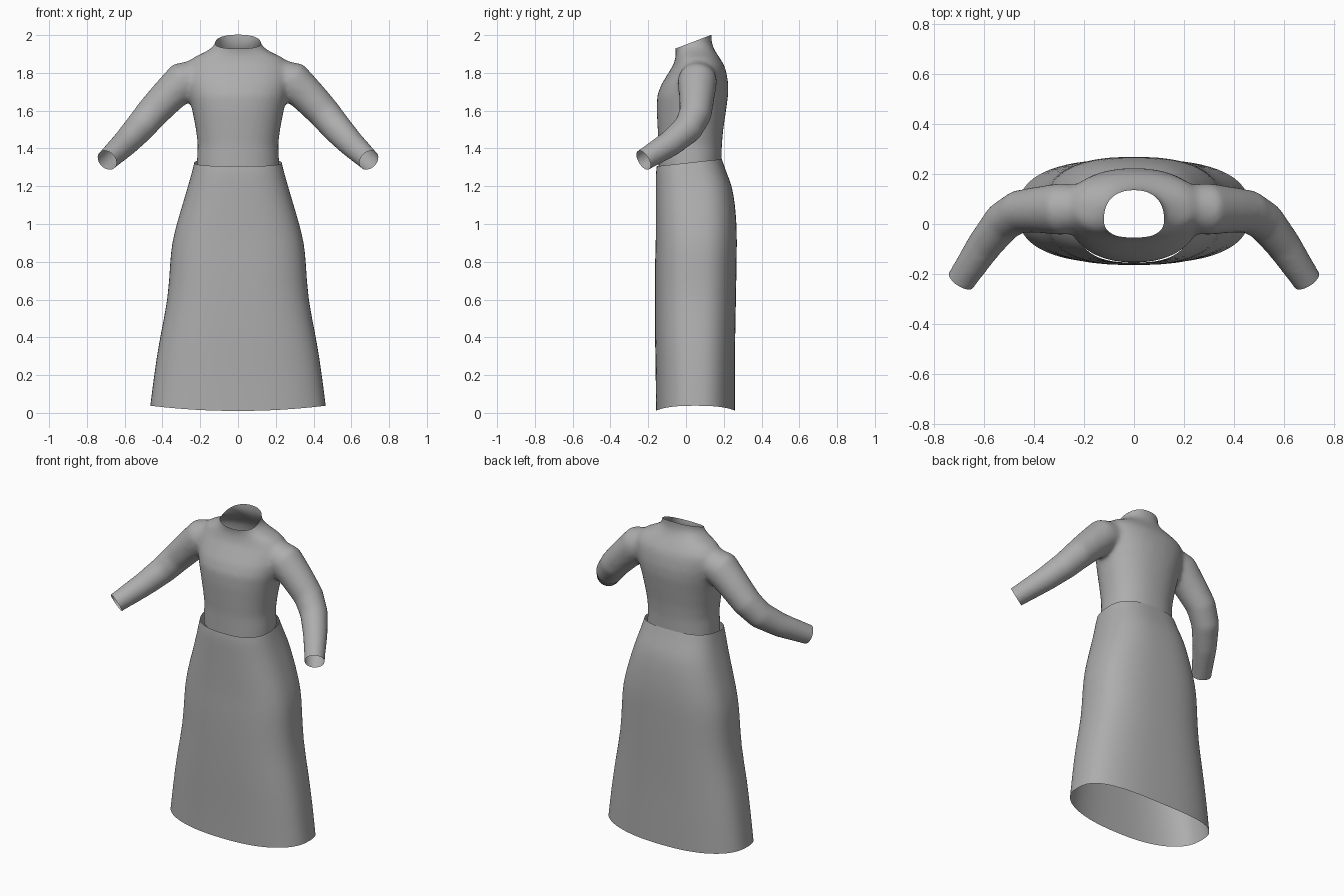
import bpy, bmesh, math
from mathutils import Vector

cube = bpy.data.objects.get("Cube")
if cube:
    bpy.data.objects.remove(cube, do_unlink=True)

cloth = bpy.data.materials.new("grey cloth")
cloth.use_nodes = True
GREY = (0.42, 0.42, 0.42, 1)
cloth.diffuse_color = GREY
cloth.node_tree.nodes["Principled BSDF"].inputs["Base Color"].default_value = GREY


def make_object(name, bm):
    bmesh.ops.recalc_face_normals(bm, faces=bm.faces)
    mesh = bpy.data.meshes.new(name)
    bm.to_mesh(mesh)
    bm.free()
    obj = bpy.data.objects.new(name, mesh)
    bpy.context.collection.objects.link(obj)
    mesh.materials.append(cloth)
    return obj


def activate(obj):
    bpy.ops.object.select_all(action="DESELECT")
    obj.select_set(True)
    bpy.context.view_layer.objects.active = obj


def loft(bm, rings, capped):
    loops = [[bm.verts.new(p) for p in ring] for ring in rings]
    for a, b in zip(loops, loops[1:]):
        for i in range(len(a)):
            j = (i + 1) % len(a)
            bm.faces.new((a[i], a[j], b[j], b[i]))
    if capped:
        bm.faces.new(loops[0])
        bm.faces.new(loops[-1])


def body_ring(z, half, front, back, power, segments=48):
    """Rounded-box outline at one height."""
    points = []
    for i in range(segments):
        a = 2 * math.pi * i / segments
        c, s = math.cos(a), math.sin(a)
        x = math.copysign(abs(c) ** (2 / power), c) * half
        y = math.copysign(abs(s) ** (2 / power), s) * (back - front) / 2
        points.append(Vector((x, y + (front + back) / 2, z)))
    return points


# Skirt: open tube with a tilted waist and a hem lifted at the sides
skirt_profile = [
    (0.01, 0.465, -0.16, 0.26), (0.2, 0.445, -0.16, 0.26), (0.4, 0.415, -0.165, 0.26),
    (0.6, 0.37, -0.165, 0.265), (0.8, 0.36, -0.165, 0.268), (0.9, 0.35, -0.16, 0.27),
    (1.0, 0.325, -0.16, 0.268), (1.1, 0.295, -0.16, 0.26), (1.2, 0.265, -0.16, 0.245),
    (1.27, 0.245, -0.16, 0.215), (1.325, 0.232, -0.155, 0.19)]
skirt_rings = [body_ring(*row, 2.6) for row in skirt_profile]
for p in skirt_rings[0]:
    p.z += 0.028 * (p.x / 0.465) ** 2
for p in skirt_rings[-1]:
    p.z += 0.11 * (p.y - 0.02)
bm = bmesh.new()
loft(bm, skirt_rings, False)
skirt = make_object("skirt", bm)
skirt.modifiers.new("rounding", "SUBSURF").levels = 1
skirt.modifiers["rounding"].render_levels = 1

# Bodice: closed torso and sleeves, fused, then opened at waist, neck and cuffs
torso_profile = [
    (1.22, 0.218, -0.145, 0.188), (1.33, 0.218, -0.145, 0.188), (1.42, 0.213, -0.145, 0.19),
    (1.5, 0.223, -0.15, 0.197), (1.6, 0.242, -0.155, 0.212), (1.68, 0.262, -0.153, 0.223),
    (1.74, 0.275, -0.13, 0.224), (1.8, 0.28, -0.093, 0.215), (1.84, 0.275, -0.068, 0.203),
    (1.88, 0.24, -0.055, 0.178), (1.91, 0.175, -0.053, 0.158), (1.94, 0.13, -0.06, 0.142),
    (1.97, 0.117, -0.068, 0.135), (2.06, 0.12, -0.08, 0.14)]
bm = bmesh.new()
loft(bm, [body_ring(*row, 2.25) for row in torso_profile], True)

sleeve_path = [
    (0.20, 0.065, 1.785, 0.09), (0.29, 0.06, 1.757, 0.105), (0.38, 0.057, 1.668, 0.094),
    (0.46, 0.05, 1.583, 0.087), (0.525, 0.01, 1.505, 0.081), (0.60, -0.085, 1.425, 0.071),
    (0.693, -0.225, 1.338, 0.059), (0.75, -0.31, 1.285, 0.057)]
centers = [Vector(row[:3]) for row in sleeve_path]
for side in (1, -1):
    rings = []
    for k, row in enumerate(sleeve_path):
        along = centers[min(k + 1, len(centers) - 1)] - centers[max(k - 1, 0)]
        u = along.cross(Vector((0, 1, 0))).normalized()
        v = along.cross(u).normalized()
        ring = []
        for i in range(24):
            a = 2 * math.pi * i / 24
            p = centers[k] + row[3] * (u * math.cos(a) + v * math.sin(a))
            ring.append(Vector((p.x * side, p.y, p.z)))
        rings.append(ring)
    loft(bm, rings, True)
bodice = make_object("bodice", bm)

activate(bodice)
fuse = bodice.modifiers.new("fuse", "REMESH")
fuse.mode = "VOXEL"
fuse.voxel_size = 0.013
relax = bodice.modifiers.new("relax", "SMOOTH")
relax.factor = 0.5
relax.iterations = 14
for name in ("fuse", "relax"):
    bpy.ops.object.modifier_apply(modifier=name)


def cut_open(bm, point, normal, region):
    """Remove everything past a plane, among the faces inside a region."""
    faces = [f for f in bm.faces if region(f.calc_center_median())]
    geom = {e for f in faces for e in f.edges} | {v for f in faces for v in f.verts}
    bmesh.ops.bisect_plane(bm, geom=list(geom) + faces, plane_co=point,
                           plane_no=normal, clear_outer=True)


bm = bmesh.new()
bm.from_mesh(bodice.data)
cut_open(bm, (0, 0, 1.305), (0, 0.11, -1), lambda c: abs(c.x) < 0.35 and c.z < 1.45)
cut_open(bm, (0, -0.065, 1.925), (0, -0.075, 0.195), lambda c: abs(c.x) < 0.2 and c.z > 1.88)
for side in (1, -1):
    cut_open(bm, (0.693 * side, -0.225, 1.338), (0.09 * side, -0.14, -0.085),
             lambda c: c.x * side > 0.55)
bm.to_mesh(bodice.data)
bm.free()
bodice.data.materials.clear()
bodice.data.materials.append(cloth)

for obj in (skirt, bodice):
    activate(obj)
    bpy.ops.object.shade_smooth_by_angle(angle=math.radians(60))
